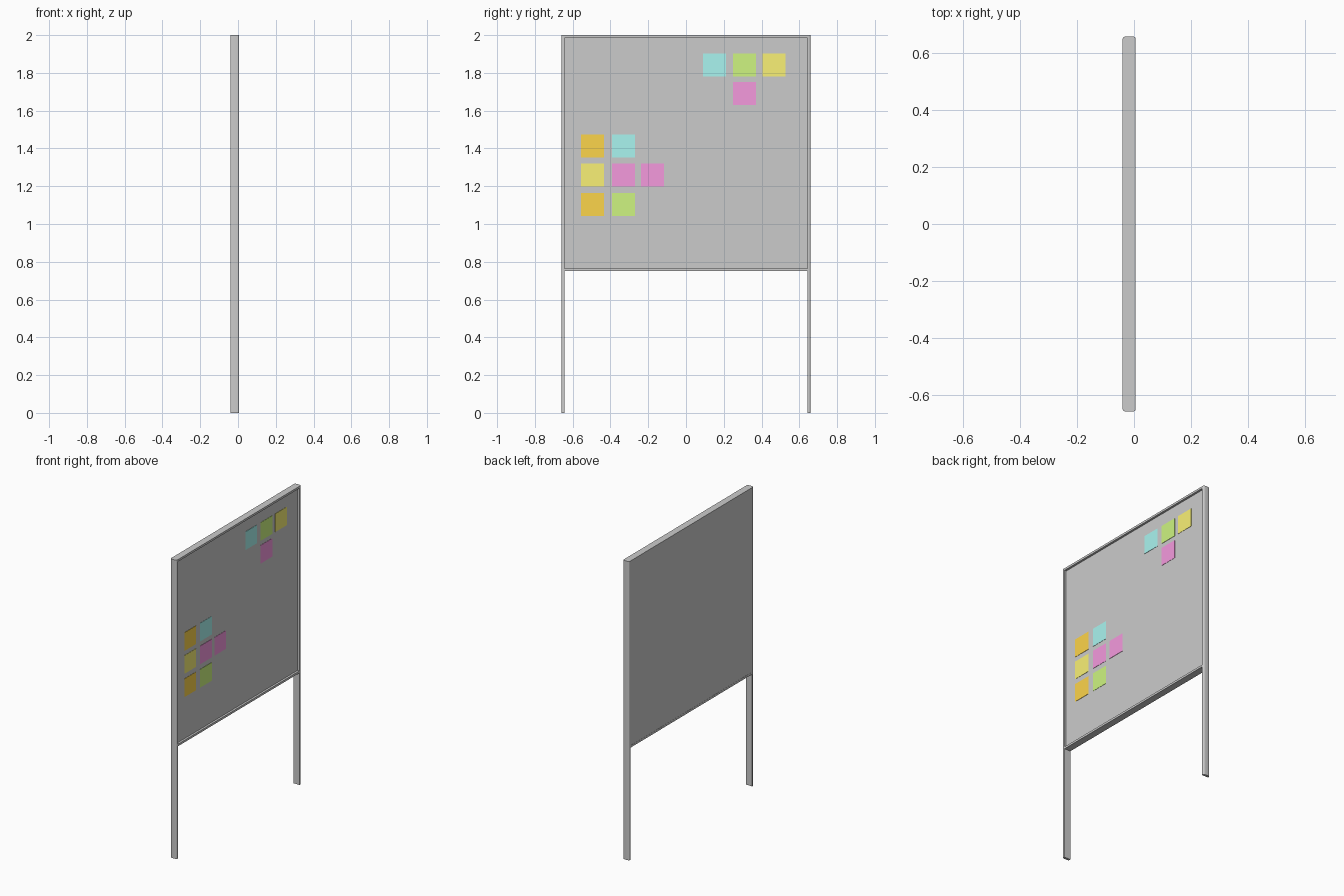
import bpy, bmesh

if "Cube" in bpy.data.objects:
    bpy.data.objects.remove(bpy.data.objects["Cube"])

X0, X1 = -0.040, 0.006      # depth of the frame
HALF = 0.659                # half width
POST = 0.017                # post width
RAIL = 0.014                # rail height
Z0, Z1 = 0.75, 2.0          # board bottom and top


def box(name, lo, hi, mat=None, pick=None, radius=0.0):
    """Axis-aligned box; optionally rounds the edges chosen by pick(edge)."""
    bm = bmesh.new()
    bmesh.ops.create_cube(bm, size=1)
    for v in bm.verts:
        v.co = [(a + b) / 2 + c * (b - a) for a, b, c in zip(lo, hi, v.co)]
    if pick:
        bmesh.ops.bevel(bm, geom=[e for e in bm.edges if pick(e)],
                        offset=radius, segments=4, profile=0.5, affect='EDGES')
    me = bpy.data.meshes.new(name)
    bm.to_mesh(me)
    bm.free()
    ob = bpy.data.objects.new(name, me)
    bpy.context.collection.objects.link(ob)
    if mat:
        me.materials.append(mat)
    return ob


def colour(name, rgb):
    m = bpy.data.materials.new(name)
    m.diffuse_color = (*rgb, 1)
    m.use_nodes = True
    m.node_tree.nodes["Principled BSDF"].inputs["Base Color"].default_value = m.diffuse_color
    return m


# Side posts, rounded on the outer vertical edges
for side, label in ((-1, "left"), (1, "right")):
    ys = sorted((side * HALF, side * (HALF - POST)))

    def outer(e, s=side):
        a, b = (v.co for v in e.verts)
        return abs(a.z - b.z) > 1 and s * a.y > HALF - 0.001

    post = box(f"{label}_post", (X0, ys[0], 0), (X1, ys[1], Z1), None, outer, 0.008)
    bpy.ops.object.select_all(action='DESELECT')
    post.select_set(True)
    bpy.context.view_layer.objects.active = post
    bpy.ops.object.shade_smooth_by_angle()

# Top and bottom rails between the posts
inner = HALF - POST
box("top_rail", (X0, -inner, Z1 - RAIL), (X1, inner, Z1))
box("bottom_rail", (X0, -inner, Z0), (X1, inner, Z0 + RAIL))

# Board panel: nearly flush at the back, recessed on the note side
FACE = X1 - 0.014
box("board_panel", (X0 + 0.001, -inner, Z0 + RAIL), (FACE, inner, Z1 - RAIL))

# Sticky notes
mats = {
    "cyan": colour("cyan", (0.40, 0.91, 0.87)),
    "green": colour("green", (0.62, 0.91, 0.22)),
    "yellow": colour("yellow", (0.95, 0.88, 0.18)),
    "magenta": colour("magenta", (0.91, 0.32, 0.73)),
    "orange": colour("orange", (0.98, 0.66, 0.07)),
}
notes = [
    ("cyan", 0.151, 1.842), ("green", 0.31, 1.842), ("yellow", 0.465, 1.842),
    ("magenta", 0.31, 1.69),
    ("orange", -0.495, 1.413), ("cyan", -0.33, 1.413),
    ("yellow", -0.495, 1.26), ("magenta", -0.33, 1.26), ("magenta", -0.177, 1.26),
    ("orange", -0.495, 1.104), ("green", -0.33, 1.104),
]
R = 0.061
for i, (c, y, z) in enumerate(notes):
    box(f"{c}_note_{i + 1}", (FACE - 0.001, y - R, z - R),
        (FACE + 0.002, y + R, z + R), mats[c])
